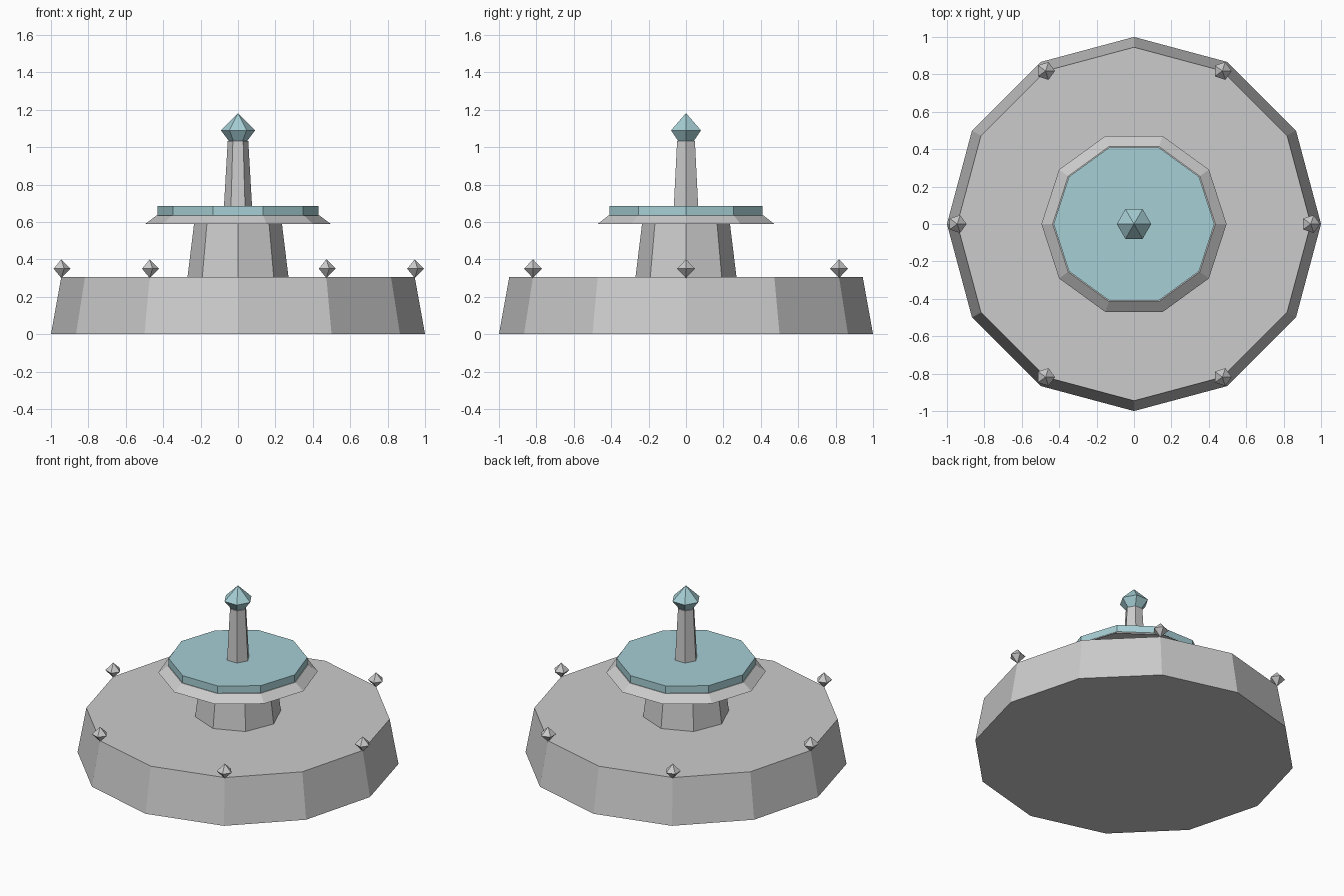
import bpy, bmesh
from math import cos, sin, tau

if "Cube" in bpy.data.objects:
    bpy.data.objects.remove(bpy.data.objects["Cube"])

teal = bpy.data.materials.new("teal")
teal.diffuse_color = (0.38, 0.62, 0.66, 1)
teal.use_nodes = True
teal.node_tree.nodes["Principled BSDF"].inputs["Base Color"].default_value = teal.diffuse_color


def lathe(name, sides, profile, at=(0, 0), mat=None):
    """Faceted solid from (radius, z) pairs; radius 0 is a point, open ends are capped."""
    bm = bmesh.new()
    rings = []
    for r, z in profile:
        n = 1 if r == 0 else sides
        rings.append([bm.verts.new((r * cos(tau * i / n), r * sin(tau * i / n), z)) for i in range(n)])
    for a, b in zip(rings, rings[1:]):
        for i in range(sides):
            j = (i + 1) % sides
            quad = [a[i % len(a)], a[j % len(a)], b[j % len(b)], b[i % len(b)]]
            bm.faces.new(list(dict.fromkeys(quad)))
    for ring in (rings[0], rings[-1]):
        if len(ring) > 1:
            bm.faces.new(ring)
    bmesh.ops.recalc_face_normals(bm, faces=bm.faces)
    mesh = bpy.data.meshes.new(name)
    bm.to_mesh(mesh)
    bm.free()
    ob = bpy.data.objects.new(name, mesh)
    ob.location = (*at, 0)
    bpy.context.collection.objects.link(ob)
    if mat:
        mesh.materials.append(mat)
    return ob


# Stone base, pedestal and upper bowl
lathe("basin", 12, [(1.0, 0), (0.945, 0.305)])
lathe("pedestal", 8, [(0.27, 0.305), (0.235, 0.59)])
lathe("upper_bowl", 10, [(0.495, 0.59), (0.435, 0.635)])
lathe("upper_water", 10, [(0.43, 0.635), (0.43, 0.685)], mat=teal)

# Central spout and its finial
lathe("spout", 6, [(0.075, 0.685), (0.055, 1.032)])
lathe("finial", 6, [(0.048, 1.032), (0.092, 1.09), (0, 1.182)], mat=teal)

# Six small studs around the basin rim
for k in range(6):
    a = tau * k / 6
    lathe(f"rim_stud_{k + 1}", 5, [(0, 0.30), (0.05, 0.35), (0, 0.40)],
          at=(0.945 * cos(a), 0.945 * sin(a)))
